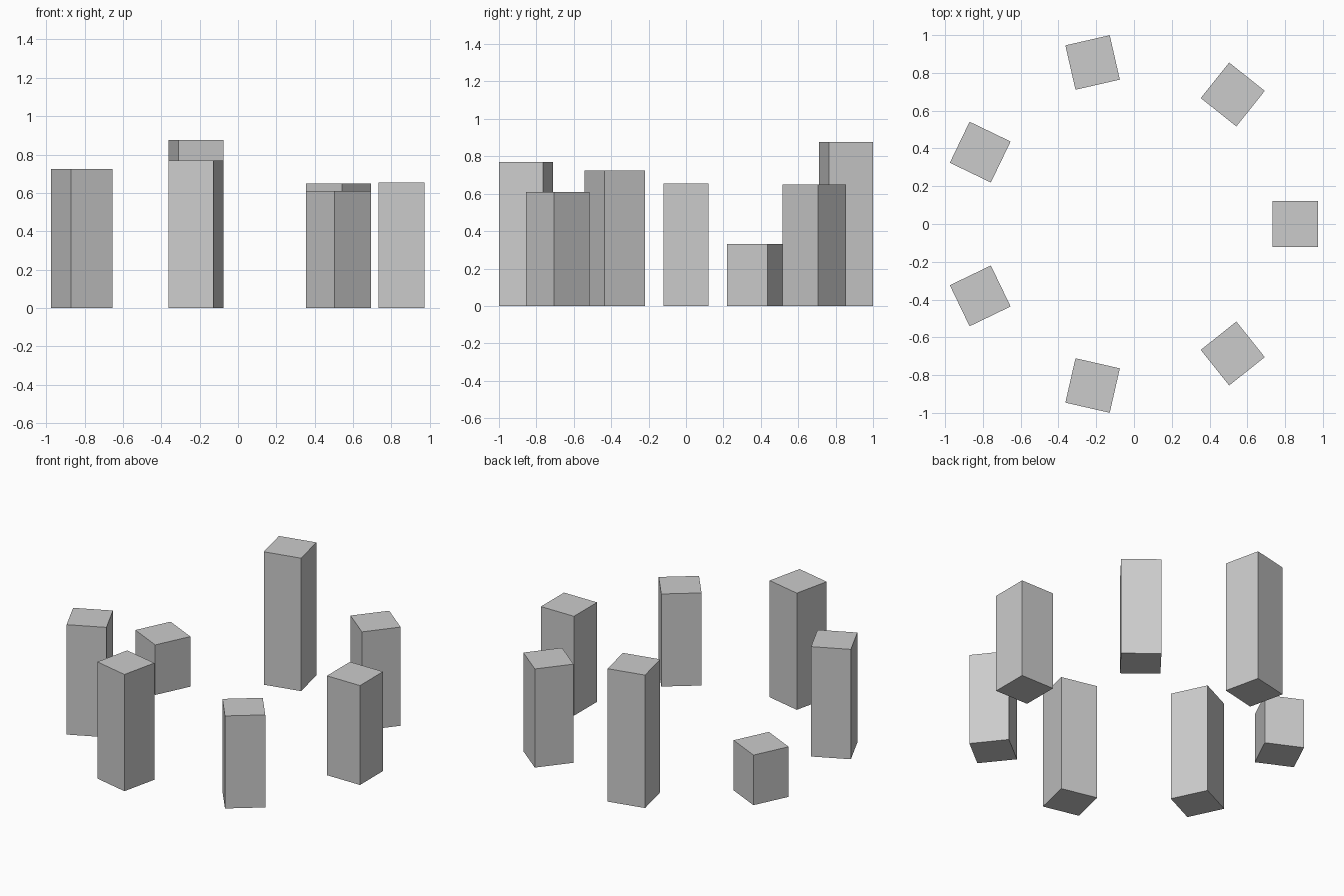
import bpy
from math import cos, sin, tau

if "Cube" in bpy.data.objects:
    bpy.data.objects.remove(bpy.data.objects["Cube"])

RADIUS, SIZE, CENTRE_X = 0.877, 0.241, -0.024
HEIGHTS = [0.655, 0.65, 0.876, 0.33, 0.724, 0.769, 0.61]

# Ring of square pillars, each facing the ring's centre
for i, height in enumerate(HEIGHTS):
    angle = tau * i / len(HEIGHTS)
    bpy.ops.mesh.primitive_cube_add(
        size=1,
        location=(CENTRE_X + RADIUS * cos(angle), RADIUS * sin(angle), height / 2),
        rotation=(0, 0, angle))
    pillar = bpy.context.object
    pillar.name = f"pillar_{i + 1}"
    pillar.scale = (SIZE, SIZE, height)
